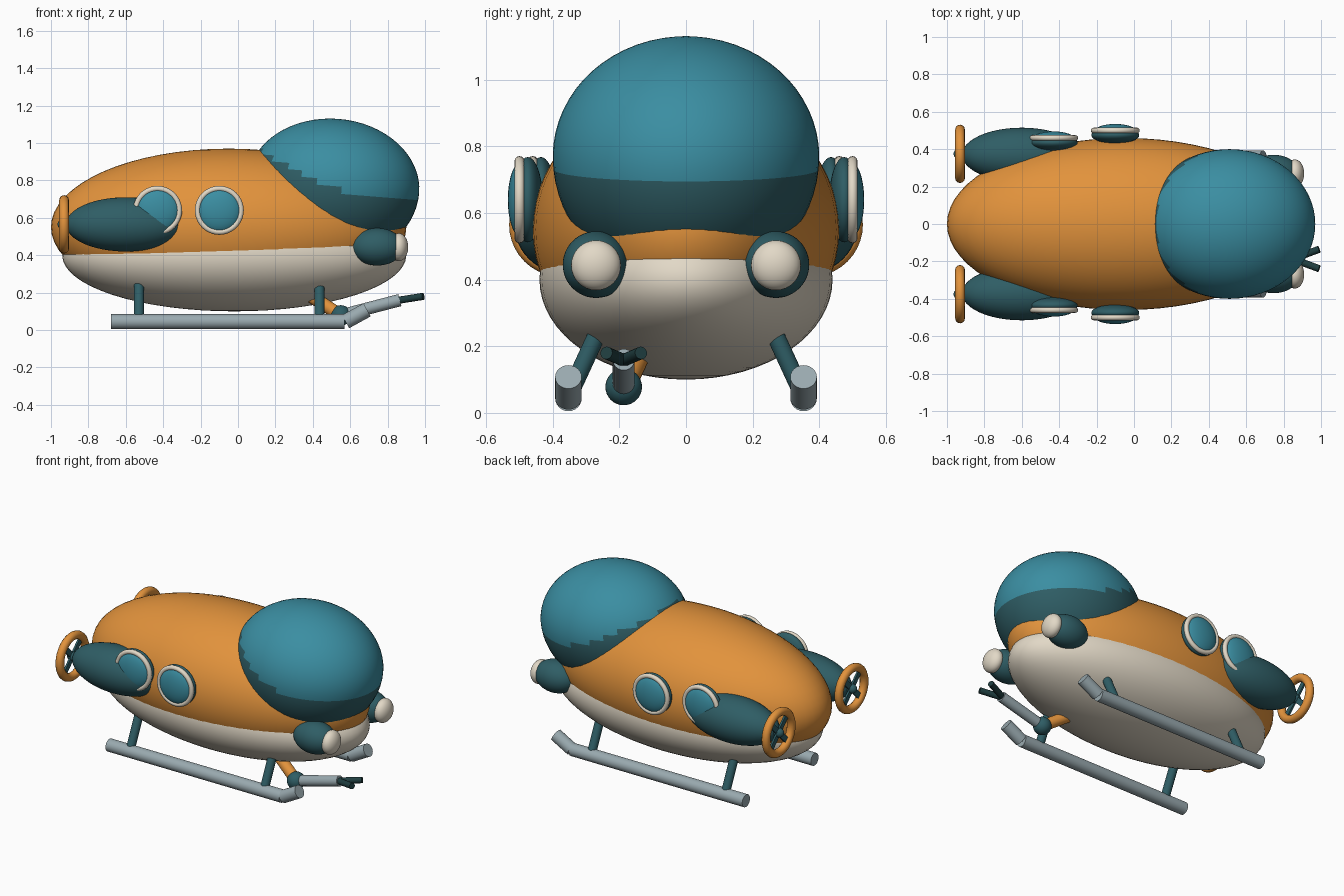
import bpy, math
from mathutils import Vector

cube = bpy.data.objects.get("Cube")
if cube:
    bpy.data.objects.remove(cube, do_unlink=True)


def material(name, rgb):
    m = bpy.data.materials.new(name)
    m.use_nodes = True
    m.diffuse_color = (*rgb, 1)
    m.node_tree.nodes["Principled BSDF"].inputs["Base Color"].default_value = (*rgb, 1)
    return m


ORANGE = material("orange_paint", (0.76, 0.29, 0.045))
CREAM = material("cream_paint", (0.76, 0.69, 0.57))
GLASS = material("teal_glass", (0.043, 0.27, 0.36))
DARK = material("dark_teal", (0.028, 0.11, 0.13))
GREY = material("grey_metal", (0.32, 0.40, 0.43))
BLACK = material("blackish_teal", (0.014, 0.048, 0.051))


def finish(name, mat):
    ob = bpy.context.object
    ob.name = name
    ob.data.materials.append(mat)
    bpy.ops.object.shade_smooth_by_angle(angle=math.radians(40))
    return ob


def ellipsoid(name, mat, centre, radii, segments=48):
    bpy.ops.mesh.primitive_uv_sphere_add(segments=segments, ring_count=segments // 2, location=centre)
    for v in bpy.context.object.data.vertices:
        v.co = [c * r for c, r in zip(v.co, radii)]
    return finish(name, mat)


def rod(name, mat, a, b, radius):
    a, b = Vector(a), Vector(b)
    bpy.ops.mesh.primitive_cylinder_add(vertices=24, radius=radius, depth=(b - a).length,
                                        location=(a + b) / 2,
                                        rotation=(b - a).to_track_quat("Z", "Y").to_euler())
    return finish(name, mat)


def ring(name, mat, centre, major, minor, rotation):
    bpy.ops.mesh.primitive_torus_add(location=centre, rotation=rotation, major_radius=major,
                                     minor_radius=minor, major_segments=40, minor_segments=12)
    return finish(name, mat)


# Hull: orange upper shell and cream belly
ellipsoid("hull", ORANGE, (-0.05, 0, 0.55), (0.95, 0.46, 0.42), 64)
ellipsoid("belly", CREAM, (-0.02, 0, 0.40), (0.92, 0.44, 0.30), 64)

# Canopy: glass with a dark lower rim, fuller below the middle
canopy = ellipsoid("canopy", GLASS, (0.51, 0, 0.77), (0.46, 0.40, 0.36), 64)
canopy.data.materials.append(DARK)
canopy.rotation_euler.y = 0.08
for v in canopy.data.vertices:
    if v.co.z < 0:
        v.co.z *= 1.1
for face in canopy.data.polygons:
    x = face.center.x + 0.51
    z = face.center.z + 0.77 - 0.08 * face.center.x
    face.material_index = int(z < 0.69 + 0.38 * (0.95 - x) ** 2)

for s, side in ((1, "left"), (-1, "right")):
    # Portholes
    for x, y, place in ((-0.10, 0.50, "front"), (-0.43, 0.46, "rear")):
        tag = f"{side}_{place}"
        ellipsoid(f"porthole_housing_{tag}", DARK, (x, s * (y - 0.025), 0.64), (0.128, 0.045, 0.128), 40)
        ellipsoid(f"porthole_glass_{tag}", GLASS, (x, s * (y - 0.01), 0.64), (0.118, 0.045, 0.118), 40)
        ring(f"porthole_rim_{tag}", CREAM, (x, s * y, 0.64), 0.116, 0.015, (math.pi / 2, 0, 0))

    # Engine pod, propeller and guard ring
    ellipsoid(f"engine_pod_{side}", DARK, (-0.60, s * 0.37, 0.565), (0.32, 0.145, 0.145))
    hub = Vector((-0.93, s * 0.375, 0.565))
    ring(f"propeller_guard_{side}", ORANGE, hub, 0.13, 0.026, (0, math.pi / 2, 0))
    ellipsoid(f"propeller_hub_{side}", DARK, hub, (0.035, 0.03, 0.03), 20)
    for i in range(4):
        bpy.ops.mesh.primitive_cube_add(size=1, location=hub)
        blade = bpy.context.object
        for v in blade.data.vertices:
            v.co = (v.co.x * 0.012, v.co.y * 0.035, (v.co.z + 0.5) * 0.12)
        blade.rotation_euler.x = i * math.pi / 2 + math.pi / 4
        finish(f"propeller_blade_{side}_{i + 1}", DARK)

    # Headlight
    ellipsoid(f"headlight_pod_{side}", DARK, (0.745, s * 0.27, 0.445), (0.14, 0.10, 0.10))
    ellipsoid(f"headlight_lens_{side}", CREAM, (0.86, s * 0.27, 0.443), (0.05, 0.075, 0.075), 32)

    # Landing skid with upturned toe and struts
    y = s * 0.353
    rod(f"skid_{side}", GREY, (-0.68, y, 0.045), (0.57, y, 0.045), 0.04)
    rod(f"skid_toe_{side}", GREY, (0.575, y, 0.045), (0.69, y, 0.108), 0.04)
    for x, place in ((-0.53, "rear"), (0.435, "front")):
        rod(f"strut_{side}_{place}", DARK, (x, y, 0.05), (x, s * 0.265, 0.24), 0.027)

    # Claw finger of the arm
    rod(f"claw_{side}", BLACK, (0.85, -0.187, 0.158), (0.99, -0.187 + s * 0.052, 0.18), 0.019)

# Manipulator arm
elbow = (0.55, -0.187, 0.078)
rod("upper_arm", ORANGE, (0.36, -0.13, 0.20), elbow, 0.035)
ellipsoid("elbow", DARK, elbow, (0.055, 0.055, 0.055), 32)
rod("forearm", GREY, elbow, (0.865, -0.187, 0.16), 0.033)
